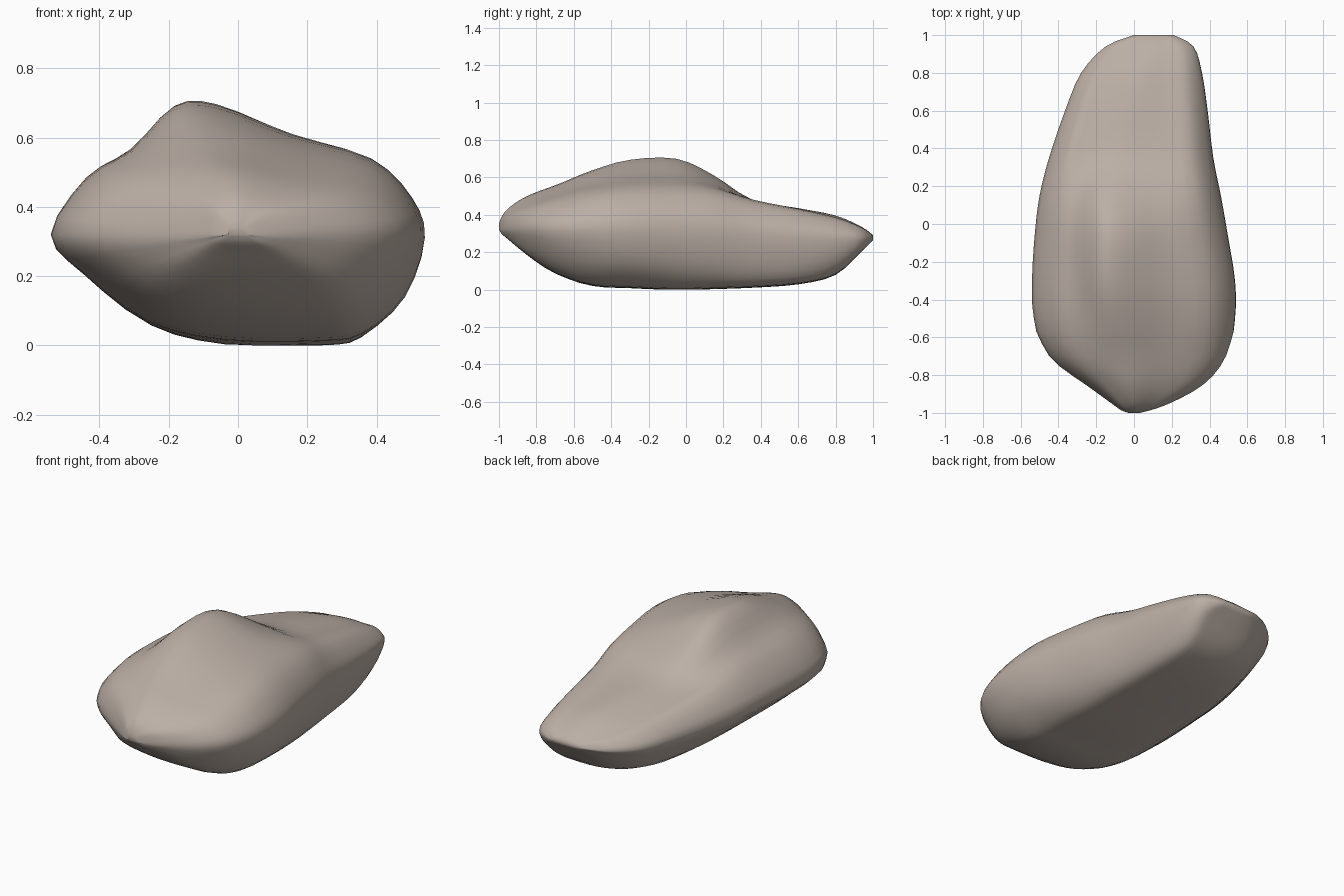
import bpy, bmesh
from mathutils import Vector

if "Cube" in bpy.data.objects:
    bpy.data.objects.remove(bpy.data.objects["Cube"])

# Stations along the rock: y, left, right, ridge x, ridge z,
# left shoulder z, right shoulder z, base left, base right, base z
STATIONS = [
    (-1.00, -.03, .03, .00, .35, .34, .34, -.02, .02, .32),
    (-.985, -.07, .09, .00, .39, .37, .37, -.05, .06, .297),
    (-.95, -.12, .19, .00, .435, .40, .395, -.09, .12, .268),
    (-.85, -.26, .375, -.02, .50, .43, .43, -.18, .26, .185),
    (-.70, -.465, .495, -.06, .555, .45, .475, -.23, .33, .085),
    (-.50, -.53, .535, -.09, .632, .475, .52, -.25, .355, .022),
    (-.30, -.54, .535, -.115, .685, .485, .54, -.26, .36, .01),
    (-.05, -.525, .495, -.115, .69, .48, .54, -.25, .355, .00),
    (.15, -.50, .46, -.12, .605, .465, .525, -.25, .345, .005),
    (.35, -.45, .42, -.06, .483, .43, .475, -.24, .33, .012),
    (.60, -.365, .39, .00, .435, .385, .425, -.20, .31, .03),
    (.80, -.28, .36, .05, .395, .345, .38, -.12, .28, .08),
    (.94, -.15, .315, .08, .335, .315, .33, -.04, .27, .205),
    (1.00, .00, .21, .10, .29, .284, .287, .03, .19, .265),
]


def section(s):
    y, l, r, xt, zt, zl, zs, bl, br, zb = s
    zr = .32 if y < 0 else .32 - .045 * min(1, y / .8)     # rim height
    c, w = (l + r) / 2, (r - l) / 2
    h = zr - zb
    front = max(0, min(1, (-y - .35) / .4))   # nose: convex flank, sharper rim
    pts = [
        (l, zr),
        (c - .81 * w, zl),                                   # left shoulder
        (c - .57 * w, zl + (.40 + .22 * front) * (zt - zl)),  # left flank
        (xt - .13 * w, zt - .01 * w),                        # ridge
        (xt + .10 * w, zt),
        ((xt + .10 * w + c + .72 * w) / 2, zt + .55 * (zs - zt)),
        (c + .72 * w, zs),                                   # right shoulder
        (c + .93 * w, zr + .50 * (zs - zr)),
        (r, zr - .03 * h),
        (r - (.30 + .16 * front) * (r - br), zb + .42 * h),  # right wall
        (br, zb + .07 * h),
        (br - .2 * (br - bl), zb),                           # base
        (br - .65 * (br - bl), zb + .01 * h),
        (bl, zb + .18 * h),
        (l + .35 * (bl - l), zb + .62 * h),
    ]
    return [Vector((x, y, z)) for x, z in pts]


def catmull(a, b, c, d, t):
    return .5 * (2 * b + (c - a) * t + (2 * a - 5 * b + 4 * c - d) * t * t
                 + (3 * b - a - 3 * c + d) * t ** 3)


def refine(rows, closed, n):
    """Resample a list of equal-length point rows along its first axis."""
    m = len(rows)
    get = (lambda i: rows[i % m]) if closed else (lambda i: rows[max(0, min(m - 1, i))])
    out = []
    for i in range(m if closed else m - 1):
        for k in range(n):
            out.append([catmull(*p, k / n) for p in
                        zip(get(i - 1), get(i), get(i + 1), get(i + 2))])
    if not closed:
        out.append(rows[-1])
    return out


rings = refine([section(s) for s in STATIONS], False, 3)
columns = refine([list(c) for c in zip(*rings)], True, 3)
rings = list(zip(*columns))

# Rock skin with closed ends
bm = bmesh.new()
loops = [[bm.verts.new((p.x, p.y, max(p.z, 0))) for p in ring] for ring in rings]
n = len(loops[0])
for a, b in zip(loops, loops[1:]):
    for i in range(n):
        j = (i + 1) % n
        bm.faces.new((a[i], a[j], b[j], b[i]))
bm.faces.new(loops[0])
bm.faces.new(loops[-1][::-1])
bmesh.ops.recalc_face_normals(bm, faces=bm.faces)
# Gentle relaxing of the nose where the sections converge
for _ in range(3):
    bmesh.ops.smooth_vert(bm, verts=[v for v in bm.verts if -.985 < v.co.y < -.6],
                          factor=.4, use_axis_x=True, use_axis_y=True, use_axis_z=True)
mesh = bpy.data.meshes.new("rock")
bm.to_mesh(mesh)
bm.free()
rock = bpy.data.objects.new("rock", mesh)
bpy.context.collection.objects.link(rock)
mesh.shade_smooth()

# Warm grey stone
mat = bpy.data.materials.new("stone")
mat.diffuse_color = (.50, .43, .38, 1)
mat.use_nodes = True
mat.node_tree.nodes["Principled BSDF"].inputs["Base Color"].default_value = mat.diffuse_color
mesh.materials.append(mat)
